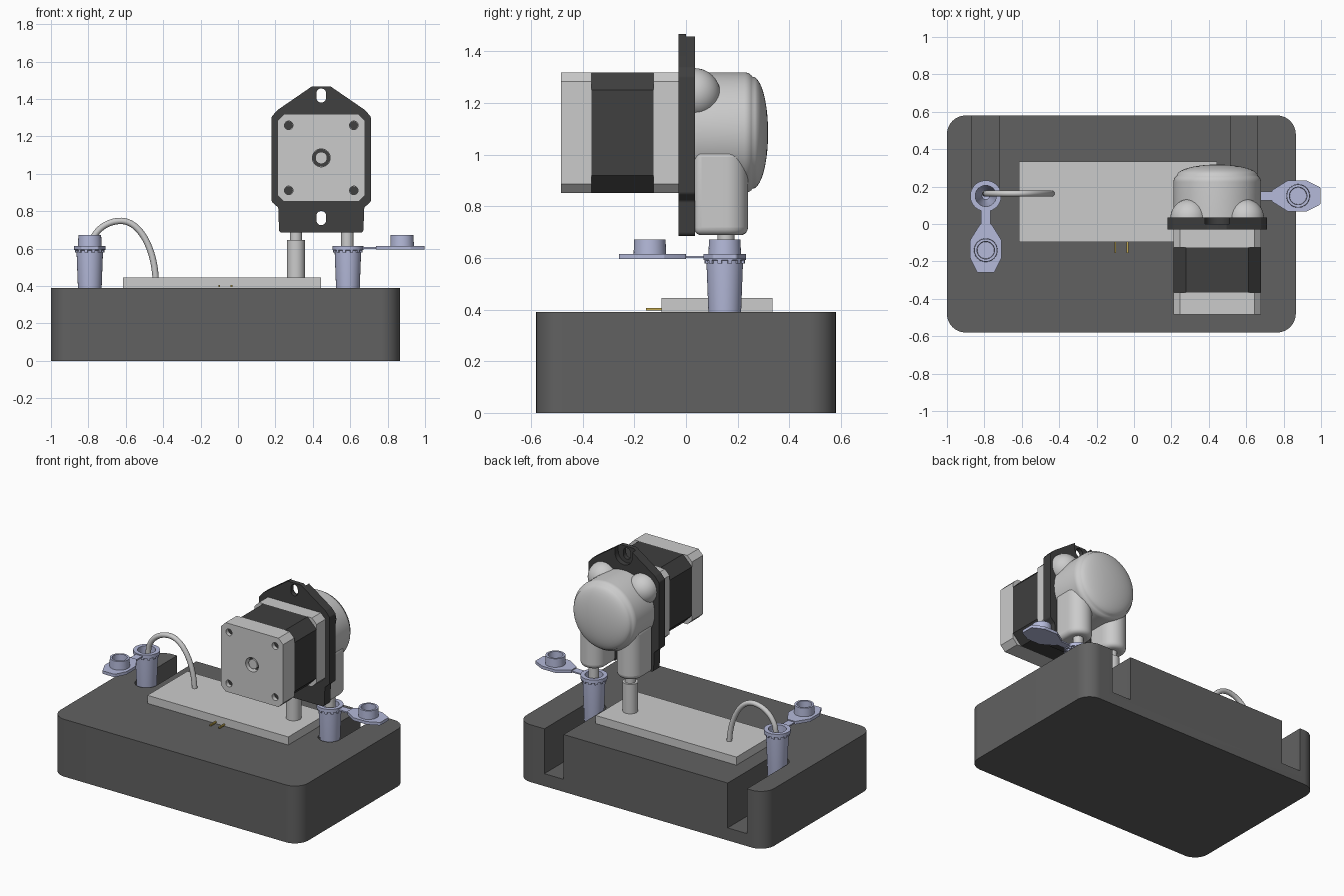
import bpy, bmesh, math
from mathutils import Vector

if "Cube" in bpy.data.objects:
    bpy.data.objects.remove(bpy.data.objects["Cube"])


def material(name, r, g, b):
    m = bpy.data.materials.new(name)
    m.diffuse_color = (r, g, b, 1)
    m.use_nodes = True
    m.node_tree.nodes["Principled BSDF"].inputs["Base Color"].default_value = m.diffuse_color
    return m


DARK = material("dark_grey", 0.12, 0.12, 0.12)
BLACK = material("near_black", 0.05, 0.05, 0.05)
LILAC = material("pale_lilac", 0.46, 0.49, 0.70)
GOLD = material("gold", 0.55, 0.40, 0.08)


def finish(ob, mat=None, angle=35):
    if mat:
        ob.data.materials.append(mat)
    bpy.ops.object.select_all(action='DESELECT')
    ob.select_set(True)
    bpy.context.view_layer.objects.active = ob
    bpy.ops.object.shade_smooth_by_angle(angle=math.radians(angle))
    return ob


def to_object(name, bm, mat):
    bmesh.ops.recalc_face_normals(bm, faces=bm.faces[:])
    me = bpy.data.meshes.new(name)
    bm.to_mesh(me)
    bm.free()
    ob = bpy.data.objects.new(name, me)
    bpy.context.collection.objects.link(ob)
    return finish(ob, mat)


def prism(name, pts, lo, hi, axis='z', mat=None):
    """Extrude a 2D outline along z (x,y outline) or y (x,z outline)."""
    bm = bmesh.new()
    put = (lambda p, t: (p[0], p[1], t)) if axis == 'z' else (lambda p, t: (p[0], t, p[1]))
    a = [bm.verts.new(put(p, lo)) for p in pts]
    b = [bm.verts.new(put(p, hi)) for p in pts]
    n = len(pts)
    bm.faces.new(a)
    bm.faces.new(b)
    for i in range(n):
        bm.faces.new((a[i], a[(i + 1) % n], b[(i + 1) % n], b[i]))
    return to_object(name, bm, mat)


def revolve(name, prof, c, axis='z', mat=None, n=48):
    """Spin (radius, height) points around an axis; radius 0 ends close the shape."""
    bm = bmesh.new()
    rings = []
    for r, h in prof:
        ring = []
        for i in range(1 if r == 0 else n):
            t = 2 * math.pi * i / n
            u, v = r * math.cos(t), r * math.sin(t)
            ring.append(bm.verts.new((c[0] + u, c[1] + v, h) if axis == 'z' else (c[0] + u, h, c[1] + v)))
        rings.append(ring)
    for p, q in zip(rings, rings[1:]):
        for i in range(n):
            vs = [p[i % len(p)], p[(i + 1) % len(p)], q[(i + 1) % len(q)], q[i % len(q)]]
            bm.faces.new(list(dict.fromkeys(vs)))
    return to_object(name, bm, mat)


def cyl(name, r, lo, hi, c, axis='z', mat=None):
    return revolve(name, [(0, lo), (r, lo), (r, hi), (0, hi)], c, axis, mat, 32)


def fillet(pts, r, n=8):
    """Round the corners of an outline."""
    out = []
    for i, p in enumerate(pts):
        p, a, b = Vector(p), Vector(pts[i - 1]), Vector(pts[(i + 1) % len(pts)])
        u, v = (a - p).normalized(), (b - p).normalized()
        half = u.angle(v) / 2
        d = r / math.tan(half)
        c = p + (u + v).normalized() * (r / math.sin(half))
        s, e = p + u * d - c, p + v * d - c
        for k in range(n + 1):
            w = s.lerp(e, k / n).normalized() * r
            out.append(tuple(c + w))
    return out


def rect(x0, x1, y0, y1):
    return [(x0, y0), (x1, y0), (x1, y1), (x0, y1)]


def capsule(cx, lo, hi, r, open_top=False, n=12):
    arc = [(cx + r * math.cos(math.pi * (1 + k / n)), lo + r + r * math.sin(math.pi * (1 + k / n))) for k in range(n + 1)]
    if open_top:
        return arc + [(cx + r, hi), (cx - r, hi)]
    return arc + [(2 * cx - x, lo + hi - y) for x, y in arc]


def cut(ob, cutters):
    for c in cutters:
        c.hide_render = True
        m = ob.modifiers.new("cut", 'BOOLEAN')
        m.operation, m.object, m.solver = 'DIFFERENCE', c, 'EXACT'
        bpy.context.view_layer.objects.active = ob
        bpy.ops.object.modifier_apply(modifier=m.name)
        bpy.data.objects.remove(c)
    finish(ob)


# Base block with two slots open to the back
base = prism("base", fillet(rect(-1, 0.865, -0.58, 0.58), 0.1, 10), 0, 0.39, mat=DARK)
cut(base, [prism("slot_cutter", capsule(x, 0.075, 0.7, 0.0725, True), 0.085, 0.5) for x in (-0.7925, 0.5875)])

# Flat chip plate and its two contact pins
prism("chip_plate", rect(-0.615, 0.445, -0.095, 0.335), 0.39, 0.445)
for x in (-0.1, -0.035):
    prism("contact_pin", rect(x - 0.005, x + 0.005, -0.155, -0.05), 0.396, 0.406, mat=GOLD)


# Sample tubes with open lids; (dx, dy) is the direction of the lid
def sample_tube(cx, cy, dx, dy):
    revolve("tube_body", [(0, 0.09), (0.025, 0.095), (0.06, 0.3), (0.071, 0.59), (0.083, 0.592), (0.083, 0.615),
                          (0.056, 0.615), (0.052, 0.32), (0.02, 0.11), (0, 0.105)], (cx, cy), mat=LILAC)
    place = lambda pts: [(cx + dx * u - dy * v, cy + dy * u + dx * v) for u, v in pts]
    for k in range(12):
        t = math.radians(30 * k + 15)
        c, s = math.cos(t), math.sin(t)
        tab = [(r * c - w * s, r * s + w * c) for r, w in ((0.065, -0.008), (0.079, -0.008), (0.079, 0.008), (0.065, 0.008))]
        prism("lip_tab", place(tab), 0.578, 0.594, mat=LILAC)
    prism("lid_strap", place(rect(0.075, 0.18, -0.025, 0.025)), 0.599, 0.608, mat=LILAC)
    half = [(0.15, 0.03), (0.235, 0.083), (0.335, 0.083), (0.41, 0.045)]
    outline = half + [(u, -v) for u, v in reversed(half)]
    prism("lid_plate", place(fillet(outline, 0.012, 4)), 0.595, 0.615, mat=LILAC)
    revolve("lid_plug", [(0.063, 0.61), (0.061, 0.672), (0.047, 0.672), (0.045, 0.618), (0, 0.618)],
            place([(0.29, 0)])[0], mat=LILAC)


sample_tube(-0.7925, 0.15, 0, -1)
sample_tube(0.5875, 0.15, 1, 0)

# Bent hose from the chip plate into the left tube
cu = bpy.data.curves.new("hose", 'CURVE')
cu.dimensions, cu.bevel_depth, cu.bevel_resolution, cu.resolution_u, cu.use_fill_caps = '3D', 0.017, 4, 16, True
sp = cu.splines.new('BEZIER')
path = [((-0.44, 0.43), (-0.44, 0.4), (-0.445, 0.6)), ((-0.625, 0.748), (-0.525, 0.748), (-0.70, 0.748)),
        ((-0.785, 0.63), (-0.765, 0.70), (-0.795, 0.58)), ((-0.795, 0.25), (-0.795, 0.4), (-0.795, 0.2))]
sp.bezier_points.add(len(path) - 1)
for bp, (co, hl, hr) in zip(sp.bezier_points, path):
    bp.handle_left_type = bp.handle_right_type = 'FREE'
    bp.co, bp.handle_left, bp.handle_right = [(p[0], 0.163, p[1]) for p in (co, hl, hr)]
hose = bpy.data.objects.new("hose", cu)
bpy.context.collection.objects.link(hose)
bpy.ops.object.select_all(action='DESELECT')
hose.select_set(True)
bpy.context.view_layer.objects.active = hose
bpy.ops.object.convert(target='MESH')
finish(bpy.context.view_layer.objects.active)

# Pump ports
PX, PZ = 0.445, 1.085
cyl("inlet_sleeve", 0.048, 0.44, 0.645, (0.31, 0.155))
cyl("inlet_port", 0.033, 0.6, 0.72, (0.31, 0.155))
cyl("outlet_port", 0.033, 0.4, 0.72, (0.585, 0.155))

# Mounting plate: thin full outline, plus a thicker back layer recessed round the holes
side = [(0.225, 0.685), (0.23, 0.82), (0.265, 0.85), (0.265, 1.305), (0.235, 1.34), (0.05, 1.467)]
outline = fillet([(PX + x, z) for x, z in side] + [(PX - x, z) for x, z in reversed(side)], 0.016, 4)
front = prism("mount_plate_front", outline, -0.03, 0.0, 'y', BLACK)
cut(front, [prism("hole_cutter", capsule(PX, z - 0.038, z + 0.038, 0.026), -0.1, 0.1, 'y') for z in (1.418, 0.763)])
back = prism("mount_plate_back", outline, 0.0, 0.035, 'y', BLACK)
cut(back, [prism("recess_cutter", capsule(PX, 1.355, 1.6, 0.065, True), -0.01, 0.1, 'y'),
           prism("recess_cutter", [(x, 1.5 - z) for x, z in capsule(PX, 0.665, 0.9, 0.065, True)], -0.01, 0.1, 'y')])


# Motor: three chamfered blocks
def motor_block(name, c, lo, hi, mat=None):
    h = 0.234
    q = [(h, h - c), (h - c, h), (c - h, h), (-h, h - c), (-h, c - h), (c - h, -h), (h - c, -h), (h, c - h)]
    return prism(name, [(PX + x, PZ + z) for x, z in q], lo, hi, 'y', mat)


cap = motor_block("motor_end_cap", 0.035, -0.485, -0.365)
motor_block("motor_core", 0.068, -0.365, -0.125, BLACK)
motor_block("motor_inner_cap", 0.035, -0.125, -0.03)
corners = [(PX + i * 0.174, PZ + j * 0.174) for i in (-1, 1) for j in (-1, 1)]
cut(cap, [cyl("screw_cutter", 0.023, -0.55, -0.455, c, 'y') for c in corners]
    + [cyl("shaft_cutter", 0.048, -0.55, -0.44, (PX, PZ), 'y')])
for c in corners:
    cyl("screw_recess_floor", 0.0225, -0.458, -0.453, c, 'y', BLACK)
cyl("shaft_recess_floor", 0.0475, -0.443, -0.438, (PX, PZ), 'y', BLACK)
cyl("motor_shaft", 0.032, -0.475, -0.42, (PX, PZ), 'y')

# Pump head: domed housing
R = 0.234
prof = [(0, 0.03), (R, 0.03), (R, 0.225)]
prof += [(R - 0.04 + 0.04 * math.cos(t), 0.225 + 0.04 * math.sin(t)) for t in [math.radians(11 * k) for k in range(1, 6)]]
r0, y0 = prof[-1]
prof += [(r0 * math.cos(math.radians(a)), y0 + (0.318 - y0) * math.sin(math.radians(a))) for a in range(9, 90, 9)]
revolve("pump_dome", prof + [(0, 0.318)], (PX, PZ), 'y', n=64)

# Two screw bumps and two port legs
for s in (-1, 1):
    ball = [(0.1 * math.cos(math.radians(a)), 0.033 + 0.1 * math.sin(math.radians(a))) for a in range(0, 90, 9)]
    revolve("screw_bump", ball + [(0, 0.133)], (PX + s * 0.15, 1.235), 'y', n=40)
    x = PX + s * 0.1375
    shape = [(x - 0.085, 0.03), (x + 0.085, 0.03)]
    shape += [(x + 0.085 * math.cos(math.pi * k / 20), 0.155 + 0.085 * math.sin(math.pi * k / 20)) for k in range(21)]
    leg = prism("port_leg", shape, 0.688, 1.02)
    bev = leg.modifiers.new("soft_edges", 'BEVEL')
    bev.width, bev.segments, bev.limit_method, bev.angle_limit = 0.03, 5, 'ANGLE', math.radians(50)
